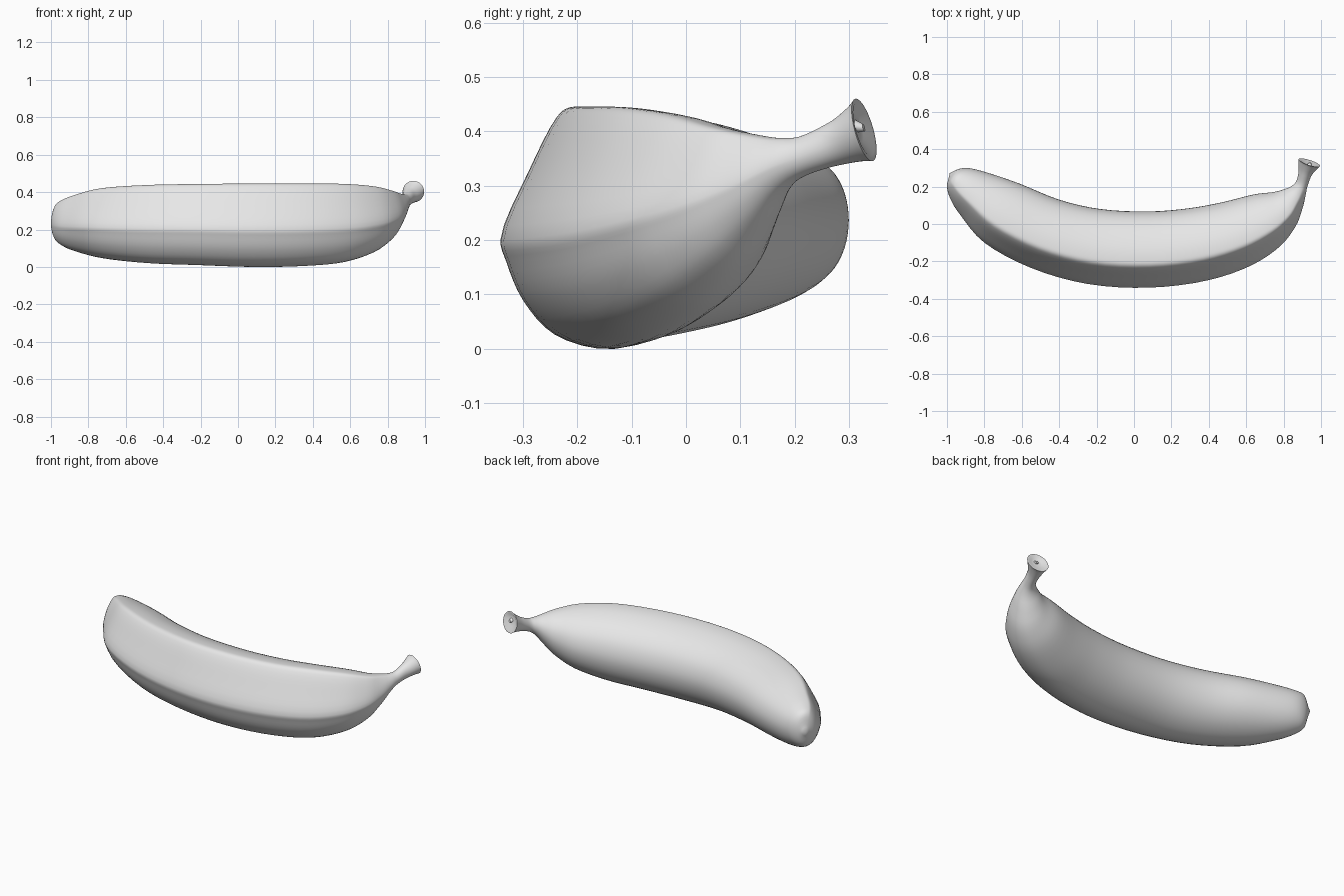
import bpy, bmesh, math
from mathutils import Vector

cube = bpy.data.objects.get("Cube")
if cube:
    bpy.data.objects.remove(cube, do_unlink=True)

# One plain colour
mat = bpy.data.materials.new("light grey")
mat.use_nodes = True
grey = (0.8, 0.8, 0.8, 1)
mat.diffuse_color = grey
mat.node_tree.nodes["Principled BSDF"].inputs["Base Color"].default_value = grey


def spline(pts, steps, closed=False):
    """Centripetal Catmull-Rom curve through points of any dimension."""
    pts = [Vector(p) for p in pts]
    n = len(pts)
    if closed:
        ext = [pts[-1]] + pts + pts[:2]
    else:
        ext = [2 * pts[0] - pts[1]] + pts + [2 * pts[-1] - pts[-2]]
    out = []
    for i in range(n if closed else n - 1):
        a, b, c, d = ext[i:i + 4]
        t1 = (b - a).length ** 0.5
        t2 = t1 + (c - b).length ** 0.5
        t3 = t2 + (d - c).length ** 0.5
        for k in range(steps):
            t = t1 + (t2 - t1) * k / steps
            p = a.lerp(b, t / t1)
            q = b.lerp(c, (t - t1) / (t2 - t1))
            r = c.lerp(d, (t - t2) / (t3 - t2))
            p = p.lerp(q, t / t2)
            q = q.lerp(r, (t - t1) / (t3 - t1))
            out.append(p.lerp(q, (t - t1) / (t2 - t1)))
    if not closed:
        out.append(pts[-1])
    return out


# Cross-section: u from inner (0) to outer (1) side, w from bottom to top
section = spline([(1, .45), (.875, .73), (.745, .96), (.70, .995), (.63, 1),
                  (.45, .97), (.22, .87), (.06, .71), (0, .5), (.06, .28),
                  (.23, .1), (.5, 0), (.76, .06), (.9, .2), (.975, .36)], 4, True)

# Stations: inner x, y, outer x, y, bottom z, top z, roundness
stations = spline([
    (-.965, .282, -.99, .25, .21, .26, 1),
    (-.93, .296, -1.0, .20, .145, .33, .8),
    (-.87, .297, -.98, .13, .11, .36, .5),
    (-.77, .27, -.93, .05, .08, .385, .25),
    (-.61, .215, -.80, -.10, .045, .42, .05),
    (-.40, .13, -.55, -.235, .02, .437, 0),
    (-.18, .08, -.25, -.32, .01, .443, 0),
    (.08, .067, .085, -.34, 0, .445, 0),
    (.30, .085, .40, -.30, .005, .445, 0),
    (.48, .118, .63, -.22, .025, .443, 0),
    (.64, .158, .78, -.12, .075, .43, .05),
    (.74, .17, .86, -.02, .14, .41, .2),
    (.80, .185, .90, .08, .22, .395, .5),
    (.845, .205, .918, .155, .29, .388, .8),
    (.87, .235, .93, .21, .32, .395, 1),
    (.88, .28, .95, .26, .335, .42, 1),
    (.88, .33, .985, .30, .345, .45, 1),
    (.88, .345, .995, .31, .345, .46, 1)], 4)

bm = bmesh.new()


def ring(s):
    """Place one cross-section, blended toward an ellipse by roundness."""
    inner, outer = Vector((s[0], s[1], 0)), Vector((s[2], s[3], 0))
    lean = 0.03 * max(0, min(1, (s[5] - s[4] - .085) / .03)) if s[0] > .86 else 0
    verts = []
    for u, w in section:
        a = math.atan2(w - .5, u - .5)
        u += (.5 + .5 * math.cos(a) - u) * s[6]
        w += (.5 + .5 * math.sin(a) - w) * s[6]
        p = inner.lerp(outer, u)
        p.y -= lean * (w - .5)
        p.z = s[4] + (s[5] - s[4]) * w
        verts.append(bm.verts.new(p))
    return verts


# Lofted skin
rings = [ring(s) for s in stations]
n = len(section)
for a, b in zip(rings, rings[1:]):
    for i in range(n):
        j = (i + 1) % n
        bm.faces.new((a[i], a[j], b[j], b[i]))

# Rounded blossom tip
tip = bm.verts.new((-.985, .272, .235))
for i in range(n):
    bm.faces.new((rings[0][i], tip, rings[0][(i + 1) % n]))

# Cut stem end: shallow dish with a small nub in the middle
end = rings[-1]
centre = sum((v.co for v in end), Vector()) / n
axis = Vector((.27, .93, -.24)).normalized()
for scale, depth in ((.85, 0), (.5, -.012), (.2, -.012), (.12, .002)):
    nxt = [bm.verts.new(centre + (v.co - centre) * scale + axis * depth)
           for v in rings[-1]]
    for i in range(n):
        j = (i + 1) % n
        bm.faces.new((end[i], end[j], nxt[j], nxt[i]))
    end = nxt
bm.faces.new(end)

bmesh.ops.recalc_face_normals(bm, faces=bm.faces)
mesh = bpy.data.meshes.new("banana")
bm.to_mesh(mesh)
bm.free()
mesh.materials.append(mat)
banana = bpy.data.objects.new("banana", mesh)
bpy.context.collection.objects.link(banana)

# Smooth skin with crisp stem edge
bpy.ops.object.select_all(action='DESELECT')
banana.select_set(True)
bpy.context.view_layer.objects.active = banana
bpy.ops.object.shade_smooth_by_angle(angle=math.radians(40))
